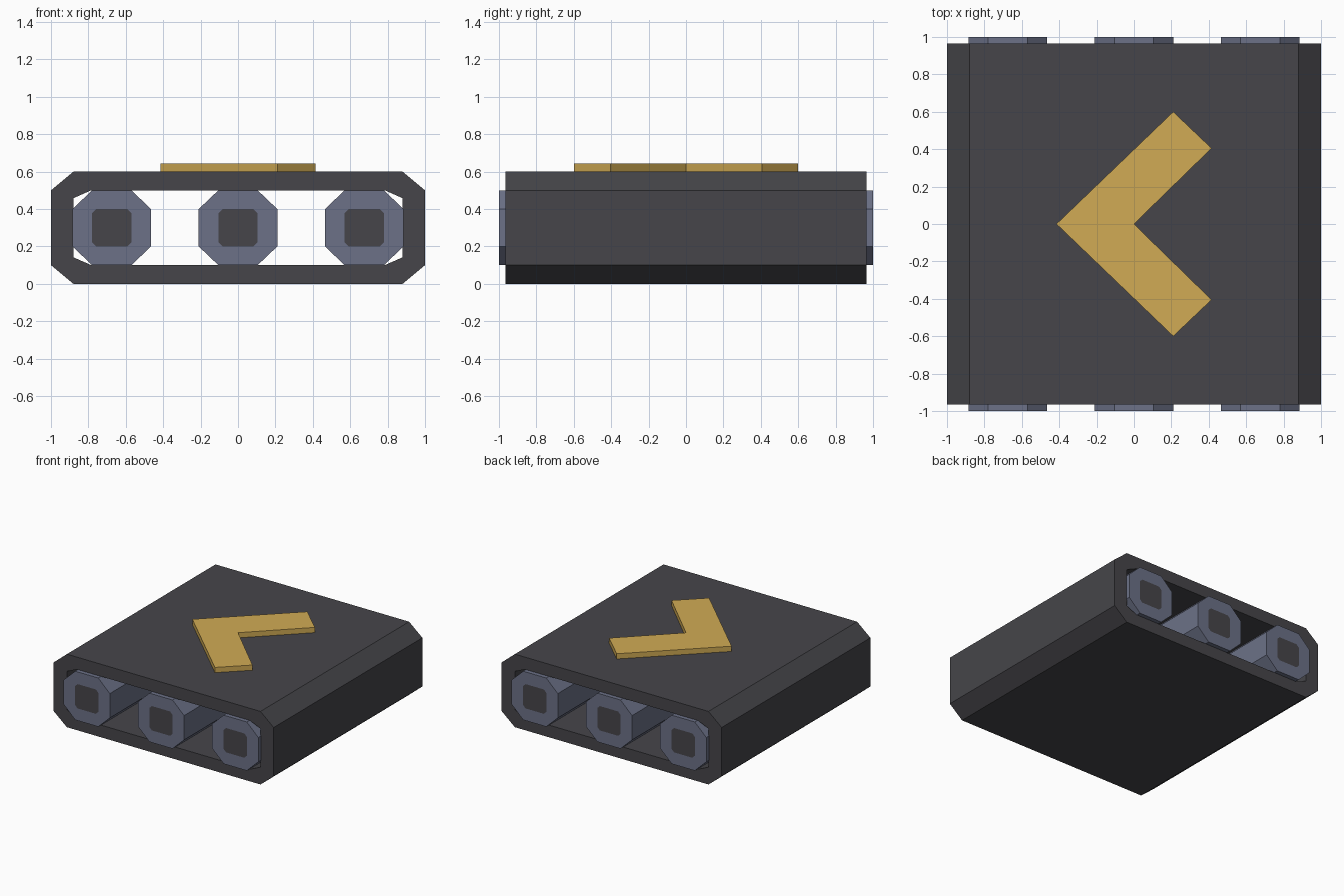
import bpy, bmesh

if "Cube" in bpy.data.objects:
    bpy.data.objects.remove(bpy.data.objects["Cube"])


def material(name, color):
    m = bpy.data.materials.new(name)
    m.diffuse_color = (*color, 1)
    m.use_nodes = True
    m.node_tree.nodes["Principled BSDF"].inputs["Base Color"].default_value = m.diffuse_color
    return m


DARK = material("dark rubber", (0.061, 0.060, 0.068))
STEEL = material("blue grey metal", (0.150, 0.167, 0.245))
GOLD = material("gold", (0.640, 0.410, 0.090))


def octagon(hx, hz, cx, cz, x0=0.0):
    """Chamfered rectangle in x/z, centred on z = 0.3."""
    q = [(hx, hz - cz), (hx - cx, hz)]
    pts = q + [(-x, z) for x, z in reversed(q)]
    pts += [(-x, -z) for x, z in pts]
    return [(x + x0, z + 0.3) for x, z in pts]


def loft(name, rings, mats, closed=False):
    """Skin rings of equal length; either close the loop or cap both ends."""
    bm = bmesh.new()
    loops = [[bm.verts.new(p) for p in ring] for ring in rings]
    n = len(loops[0])
    pairs = list(zip(loops, loops[1:])) + ([(loops[-1], loops[0])] if closed else [])
    for a, b in pairs:
        for i in range(n):
            j = (i + 1) % n
            bm.faces.new((a[i], a[j], b[j], b[i]))
    if not closed:
        for loop in (loops[0], loops[-1]):
            bm.faces.new(loop).material_index = len(mats) - 1
    bmesh.ops.recalc_face_normals(bm, faces=bm.faces)
    me = bpy.data.meshes.new(name)
    bm.to_mesh(me)
    bm.free()
    for m in mats:
        me.materials.append(m)
    ob = bpy.data.objects.new(name, me)
    bpy.context.collection.objects.link(ob)
    return ob


def at_y(profile, y):
    return [(x, y, z) for x, z in profile]


# Belt: hollow chamfered band
outer = octagon(1.0, 0.3, 0.12, 0.1)
inner = octagon(0.88, 0.2, 0.095, 0.042)
W = 0.965
loft("belt", [at_y(outer, -W), at_y(outer, W), at_y(inner, W), at_y(inner, -W)],
     [DARK], closed=True)

# Rollers with dark hub faces on both ends
for label, x in (("left", -0.675), ("middle", 0.0), ("right", 0.675)):
    rim = octagon(0.21, 0.2, 0.105, 0.1, x)
    hub = octagon(0.105, 0.1, 0.022, 0.022, x)
    loft(label + "_roller",
         [at_y(hub, -1), at_y(rim, -1), at_y(rim, 1), at_y(hub, 1)], [STEEL, DARK])

# Direction arrow on top of the belt
half = [(0.415, 0.405), (0.21, 0.6)]
arrow = [(0, 0)] + half + [(-0.415, 0)] + [(x, -y) for x, y in reversed(half)]
loft("direction_arrow", [[(x, y, z) for x, y in arrow] for z in (0.6, 0.643)], [GOLD])
